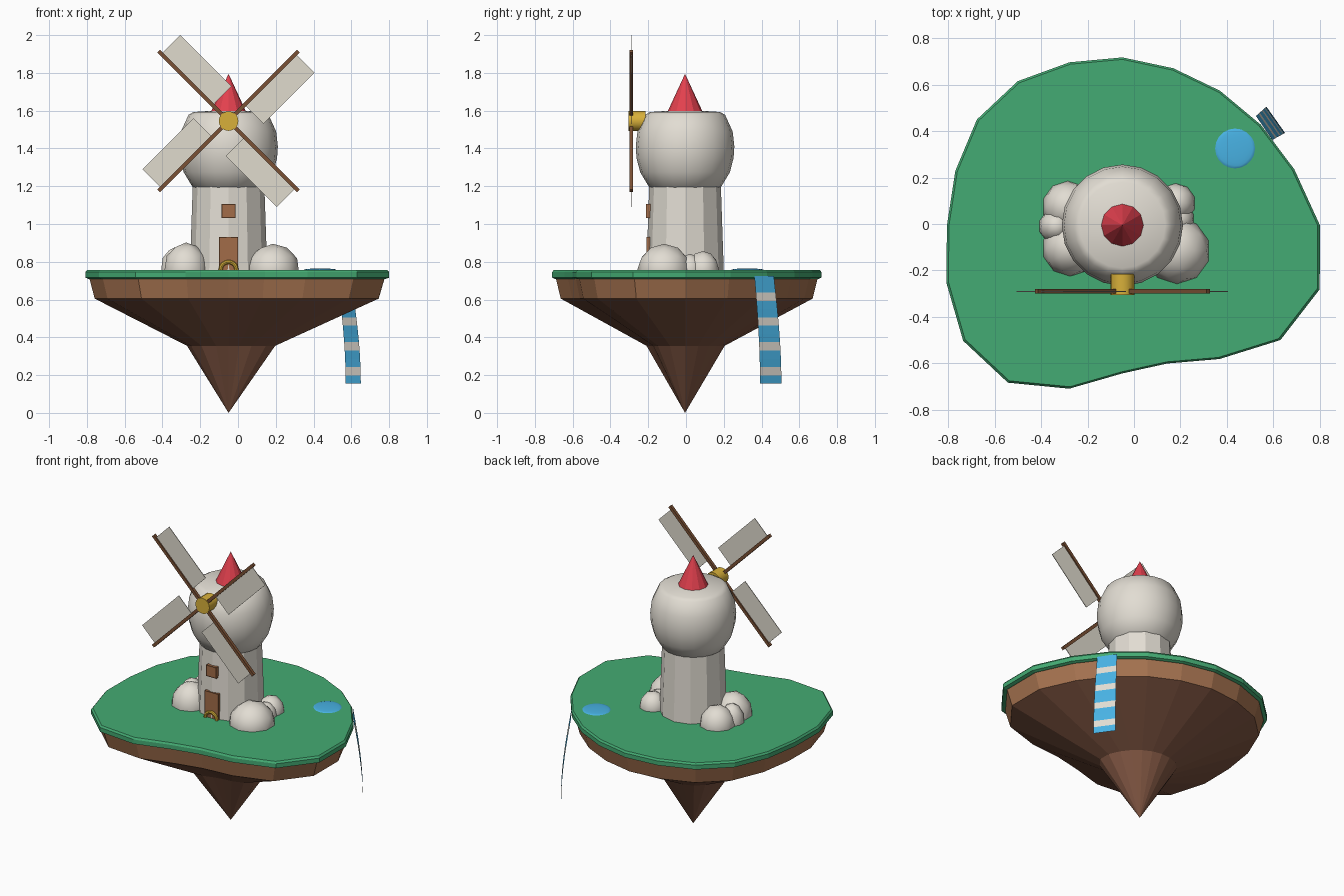
import bpy, bmesh, math
from mathutils import Vector, Matrix

default_cube = bpy.data.objects.get("Cube")
if default_cube:
    bpy.data.objects.remove(default_cube, do_unlink=True)

CENTRE_X, CENTRE_Y = -0.05, -0.005
GROUND = 0.757


def material(name, *rgb):
    """Flat material from sRGB bytes, stored as linear values."""
    linear = [((c / 255 + 0.055) / 1.055) ** 2.4 for c in rgb] + [1.0]
    mat = bpy.data.materials.new(name)
    mat.use_nodes = True
    mat.diffuse_color = linear
    shader = mat.node_tree.nodes["Principled BSDF"]
    shader.inputs["Base Color"].default_value = linear
    shader.inputs["Roughness"].default_value = 0.9
    return mat


grass = material("grass green", 68, 171, 115)
soil = material("soil brown", 166, 115, 80)
rock = material("rock brown", 130, 87, 67)
stone = material("pale stone", 226, 221, 211)
sailcloth = material("sail cloth", 224, 219, 206)
red = material("roof red", 226, 64, 78)
wood = material("wood brown", 162, 108, 72)
dark_wood = material("dark wood", 122, 80, 52)
gold = material("gold", 216, 176, 58)
water = material("water blue", 72, 178, 228)


def finish(name, bm, mats, smooth=None, recalc=True):
    """Turn a bmesh into a named object with its materials."""
    if recalc:
        bmesh.ops.recalc_face_normals(bm, faces=bm.faces)
    mesh = bpy.data.meshes.new(name)
    bm.to_mesh(mesh)
    bm.free()
    for mat in mats:
        mesh.materials.append(mat)
    obj = bpy.data.objects.new(name, mesh)
    bpy.context.collection.objects.link(obj)
    if smooth:
        bpy.ops.object.select_all(action="DESELECT")
        obj.select_set(True)
        bpy.context.view_layer.objects.active = obj
        bpy.ops.object.shade_smooth_by_angle(angle=math.radians(smooth))
    return obj


def lathe(name, radii, profile, mats, smooth=None, rule=None):
    """Stack scaled copies of a polar outline; scale 0 makes a tip."""
    bm = bmesh.new()
    n = len(radii)
    rings = []
    for scale, z in profile:
        ring = []
        for i in range(n if scale else 1):
            a = math.tau * i / n
            r = radii[i] * scale
            ring.append(bm.verts.new((CENTRE_X + r * math.cos(a), CENTRE_Y + r * math.sin(a), z)))
        rings.append(ring)
    for low, high in zip(rings, rings[1:]):
        for i in range(n):
            j = (i + 1) % n
            corners = [low[i % len(low)], low[j % len(low)], high[j % len(high)], high[i % len(high)]]
            bm.faces.new(list(dict.fromkeys(corners)))
    for ring in (rings[0], rings[-1]):
        if len(ring) > 1:
            bm.faces.new(ring)
    if rule:
        for face in bm.faces:
            face.material_index = rule(face.calc_center_median())
    return finish(name, bm, mats, smooth)


def box(name, low, high, mats, turn=None, inset=0.0):
    """Box between two corners; inset frames its front face in the second material."""
    bm = bmesh.new()
    bmesh.ops.create_cube(bm, size=1)
    low, high = Vector(low), Vector(high)
    for v in bm.verts:
        v.co = (low + high) / 2 + v.co * (high - low)
    if inset:
        front = [f for f in bm.faces if f.normal.y < -0.9]
        frame = bmesh.ops.inset_region(bm, faces=front, thickness=inset)["faces"]
        for face in frame:
            face.material_index = 1
    if turn:
        bm.transform(turn)
    return finish(name, bm, mats)


def ball(name, centre, size, mat, detail=2):
    bm = bmesh.new()
    bmesh.ops.create_icosphere(bm, subdivisions=detail, radius=1)
    bm.transform(Matrix.Translation(centre) @ Matrix.Diagonal((*size, 1)))
    return finish(name, bm, [mat], smooth=60)


# Floating island: turf slab over a soil band and a pointed rock underside
outline = [0.85, 0.778, 0.736, 0.715, 0.71, 0.722, 0.737, 0.766, 0.774, 0.756,
           0.755, 0.797, 0.847, 0.838, 0.74, 0.638, 0.626, 0.712, 0.841, 0.893]
lathe("island_turf", outline, [(0.98, 0.71), (1, 0.716), (1, 0.745), (0.988, GROUND)], [grass])
lathe("island_underside", outline, [(0, 0), (0.29, 0.355), (0.935, 0.605), (0.972, 0.712)],
      [rock, soil], rule=lambda c: int(c.z > 0.6))

# Tower, bulging head and pointed roof
lathe("tower", [1] * 12, [(0.205, 0.75), (0.188, 1.25)], [stone])
lathe("tower_head", [1] * 20,
      [(0.165, 1.185), (0.192, 1.198), (0.238, 1.275), (0.257, 1.35), (0.261, 1.41), (0.252, 1.49),
       (0.212, 1.578), (0.185, 1.593), (0, 1.605)], [stone], smooth=60)
lathe("roof", [1] * 12, [(0.096, 1.588), (0, 1.795)], [red])

# Door, window and the arched ring at the doorstep
box("door", (-0.101, -0.2085, 0.75), (0.001, -0.16, 0.93), [wood, dark_wood], inset=0.007)
box("window", (-0.087, -0.212, 1.032), (-0.013, -0.16, 1.106), [wood, dark_wood], inset=0.009)
bpy.ops.mesh.primitive_torus_add(location=(CENTRE_X, -0.213, GROUND), rotation=(math.pi / 2, 0, 0),
                                 major_radius=0.042, minor_radius=0.011,
                                 major_segments=20, minor_segments=8)
ring = bpy.context.object
ring.name = "doorstep_ring"
ring.data.materials.append(gold)
bpy.ops.object.shade_smooth_by_angle()

# Windmill hub with four rods and sails
hub = Vector((CENTRE_X, -0.29, 1.545))
bm = bmesh.new()
bmesh.ops.create_cone(bm, cap_ends=True, segments=16, radius1=0.052, radius2=0.052, depth=0.09)
bm.transform(Matrix.Translation(hub + Vector((0, 0.03, 0))) @ Matrix.Rotation(math.pi / 2, 4, "X"))
finish("hub", bm, [gold], smooth=40)
for i in range(4):
    turn = Matrix.Translation(hub) @ Matrix.Rotation(math.pi / 4 + i * math.pi / 2, 4, "Y")
    box(f"sail_rod_{i + 1}", (-0.01, -0.01, 0), (0.01, 0.01, 0.523), [dark_wood], turn)
    box(f"sail_{i + 1}", (0.008, -0.002, 0.12), (0.141, 0.002, 0.503), [sailcloth], turn)

# Boulders gathered round the foot of the tower
boulders = [(-0.275, -0.105, 0.12, 0.145), (-0.285, 0.075, 0.11, 0.125), (-0.335, -0.01, 0.075, 0.12),
            (0.185, -0.115, 0.143, 0.138), (0.18, 0.09, 0.085, 0.1), (0.19, 0.02, 0.07, 0.085)]
for i, (x, y, r, h) in enumerate(boulders):
    ball(f"boulder_{i + 1}", (x, y, GROUND), (r, r, h), stone)

# Pond and the striped waterfall spilling over the edge
ball("pond", (0.435, 0.325, GROUND), (0.086, 0.086, 0.008), water, 3)
bm = bmesh.new()
rows = 13
pairs = []
for i in range(rows + 1):
    t = i / rows
    out = math.sin(t * math.pi / 2)
    z = 0.155 + 0.57 * (1 - t)
    ends = [Vector((0.525, 0.465, z)).lerp(Vector((0.57, 0.505, z)), out),
            Vector((0.595, 0.362, z)).lerp(Vector((0.65, 0.392, z)), out)]
    pairs.append([bm.verts.new(p) for p in ends])
for i, (a, b) in enumerate(zip(pairs, pairs[1:])):
    face = bm.faces.new((a[0], b[0], b[1], a[1]))
    face.material_index = int((rows - 1 - i) % 3 == 1)
    face.normal_update()
    if face.normal.x < 0:
        face.normal_flip()
finish("waterfall", bm, [water, stone], recalc=False)
